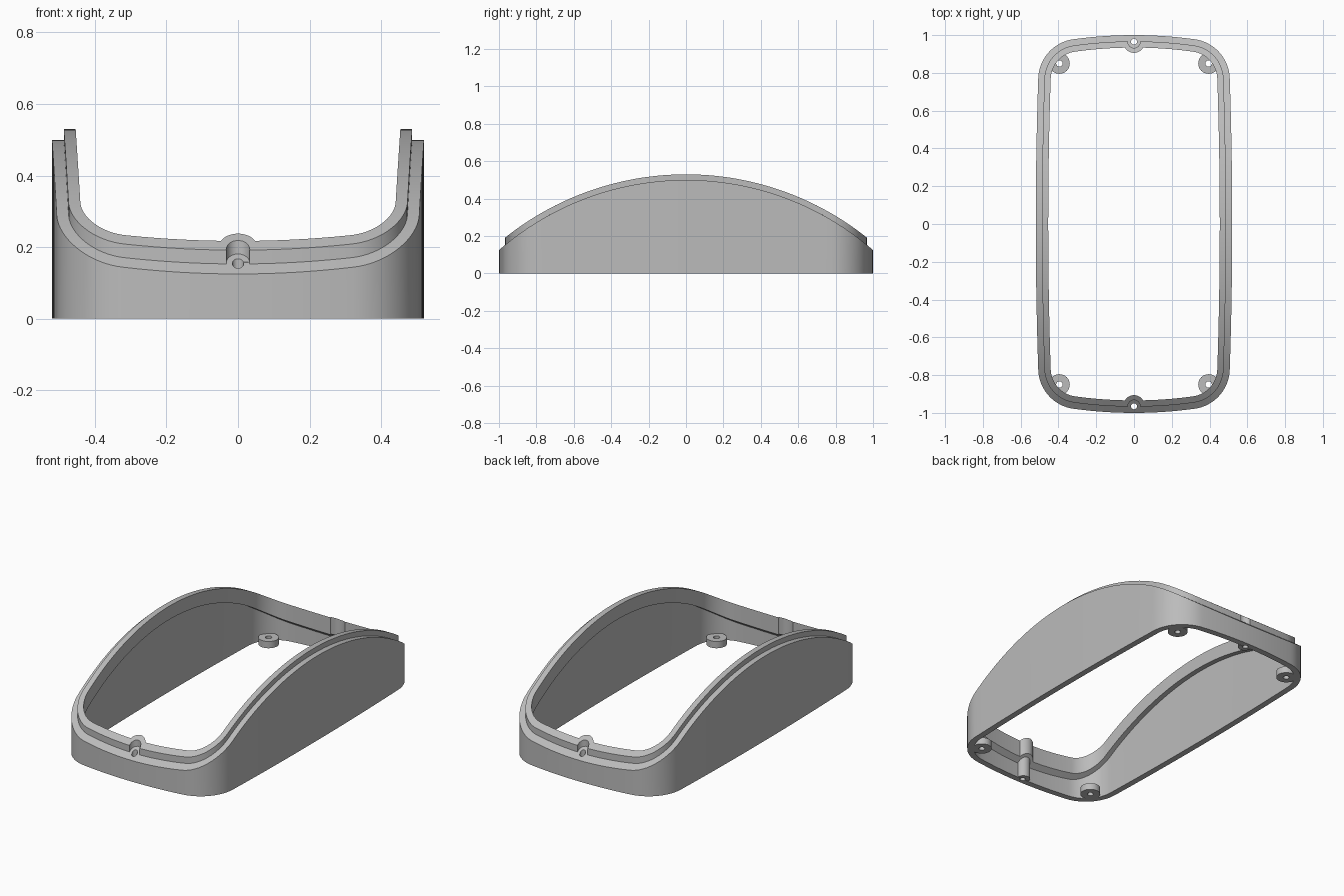
import bpy
import bmesh
from math import sin, cos, pi, sqrt, radians

cube = bpy.data.objects.get("Cube")
if cube:
    bpy.data.objects.remove(cube, do_unlink=True)

# One grey plastic
grey = bpy.data.materials.new("grey_plastic")
grey.use_nodes = True
grey.diffuse_color = (0.5, 0.5, 0.5, 1)
grey.node_tree.nodes["Principled BSDF"].inputs["Base Color"].default_value = (0.5, 0.5, 0.5, 1)

HALF_X, HALF_Y = 0.52, 1.0
CORNER_X, CORNER_Y, CORNER_R = 0.292, 0.765, 0.215
ARC_CENTRE = -1.02
LEDGE, LIP_TOP, LIP_BASE = 1.52, 1.55, 1.47   # radii of the arched top
SCREW_Y = 0.965


def arch(radius):
    """Height of the arched surface as a function of y."""
    return lambda y: sqrt(radius * radius - y * y) + ARC_CENTRE


def flat(z):
    return lambda y: z


def outline(inset):
    """Bowed, rounded rectangle moved inwards by inset."""
    r = CORNER_R - inset
    corner = []
    for i in range(17):
        a = radians(3 + 79.5 * i / 16)
        corner.append((CORNER_X + r * cos(a), CORNER_Y + r * sin(a)))
    (x1, y1), (x2, y2) = corner[0], corner[-1]
    ex, ey = HALF_X - inset, HALF_Y - inset
    side = [(ex - (ex - x1) * (i / 20) ** 2, y1 * i / 20) for i in range(20)]
    end = [(x2 * (1 - i / 8), ey - (ey - y2) * (1 - i / 8) ** 2) for i in range(1, 9)]
    quarter = side + corner + end
    half = quarter + [(-x, y) for x, y in quarter[-2::-1]]
    return half + [(x, -y) for x, y in half[-2:0:-1]]


def make_object(name, bm):
    bmesh.ops.recalc_face_normals(bm, faces=bm.faces[:])
    mesh = bpy.data.meshes.new(name)
    bm.to_mesh(mesh)
    bm.free()
    mesh.materials.append(grey)
    ob = bpy.data.objects.new(name, mesh)
    bpy.context.collection.objects.link(ob)
    return ob


def add_prism(bm, points, low, high):
    bottom = [bm.verts.new((x, y, low(y))) for x, y in points]
    top = [bm.verts.new((x, y, high(y))) for x, y in points]
    bm.faces.new(bottom)
    bm.faces.new(top)
    n = len(points)
    for i in range(n):
        j = (i + 1) % n
        bm.faces.new((bottom[i], bottom[j], top[j], top[i]))


def circle(cx, cy, r, n=32):
    return [(cx + r * cos(2 * pi * i / n), cy + r * sin(2 * pi * i / n)) for i in range(n)]


def half_disc(r, s):
    """Half disc bulging into the frame at the front (s=-1) or back (s=1)."""
    return [(r * cos(pi * i / 24), s * (SCREW_Y - 0.004 - r * sin(pi * i / 24))) for i in range(25)]


# Frame: wall, outer ledge and raised inner lip as one swept section
section = [(0, flat(0)), (0, arch(LEDGE)), (0.033, arch(LEDGE)), (0.033, arch(LIP_TOP)),
           (0.066, arch(LIP_TOP)), (0.066, arch(LIP_BASE)), (0.036, arch(LIP_BASE)), (0.036, flat(0))]
bm = bmesh.new()
loops = [[bm.verts.new((x, y, z(y))) for x, y in outline(d)] for d, z in section]
for k, a in enumerate(loops):
    b = loops[(k + 1) % len(loops)]
    for i in range(len(a)):
        j = (i + 1) % len(a)
        bm.faces.new((a[i], a[j], b[j], b[i]))
parts = [make_object("arched_frame", bm)]

# Screw bosses and the columns below them
for s, end in ((-1, "front"), (1, "back")):
    bm = bmesh.new()
    add_prism(bm, half_disc(0.055, s), arch(LIP_BASE), arch(LIP_TOP))
    parts.append(make_object(end + "_screw_boss", bm))
    bm = bmesh.new()
    add_prism(bm, half_disc(0.038, s), flat(0), arch(LEDGE - 0.02))
    parts.append(make_object(end + "_screw_column", bm))

# Corner mounting tabs
corners = [(sx, sy) for sx in (-1, 1) for sy in (-1, 1)]
for sx, sy in corners:
    bm = bmesh.new()
    add_prism(bm, circle(sx * 0.395, sy * 0.85, 0.055), flat(0), flat(0.04))
    name = ("front_" if sy < 0 else "back_") + ("left" if sx > 0 else "right")
    parts.append(make_object(name + "_mounting_tab", bm))

# Cutters: screw head recesses and through holes
bm = bmesh.new()
for s in (-1, 1):
    add_prism(bm, circle(0, s * SCREW_Y, 0.033), arch(LEDGE), flat(0.6))
recess = make_object("recess_cutter", bm)
bm = bmesh.new()
for s in (-1, 1):
    add_prism(bm, circle(0, s * SCREW_Y, 0.016, 24), flat(-0.1), flat(0.6))
for sx, sy in corners:
    add_prism(bm, circle(sx * 0.395, sy * 0.85, 0.017, 24), flat(-0.1), flat(0.1))
holes = make_object("hole_cutter", bm)

for ob in parts:
    bpy.ops.object.select_all(action="DESELECT")
    ob.select_set(True)
    bpy.context.view_layer.objects.active = ob
    for cutter in (recess, holes):
        if cutter is recess and ob.name.endswith("tab"):
            continue
        mod = ob.modifiers.new("cut", "BOOLEAN")
        mod.operation = "DIFFERENCE"
        mod.solver = "EXACT"
        mod.object = cutter
        bpy.ops.object.modifier_apply(modifier=mod.name)
    bpy.ops.object.shade_smooth_by_angle(angle=radians(30))

for cutter in (recess, holes):
    cutter.hide_render = True
    bpy.data.objects.remove(cutter, do_unlink=True)
